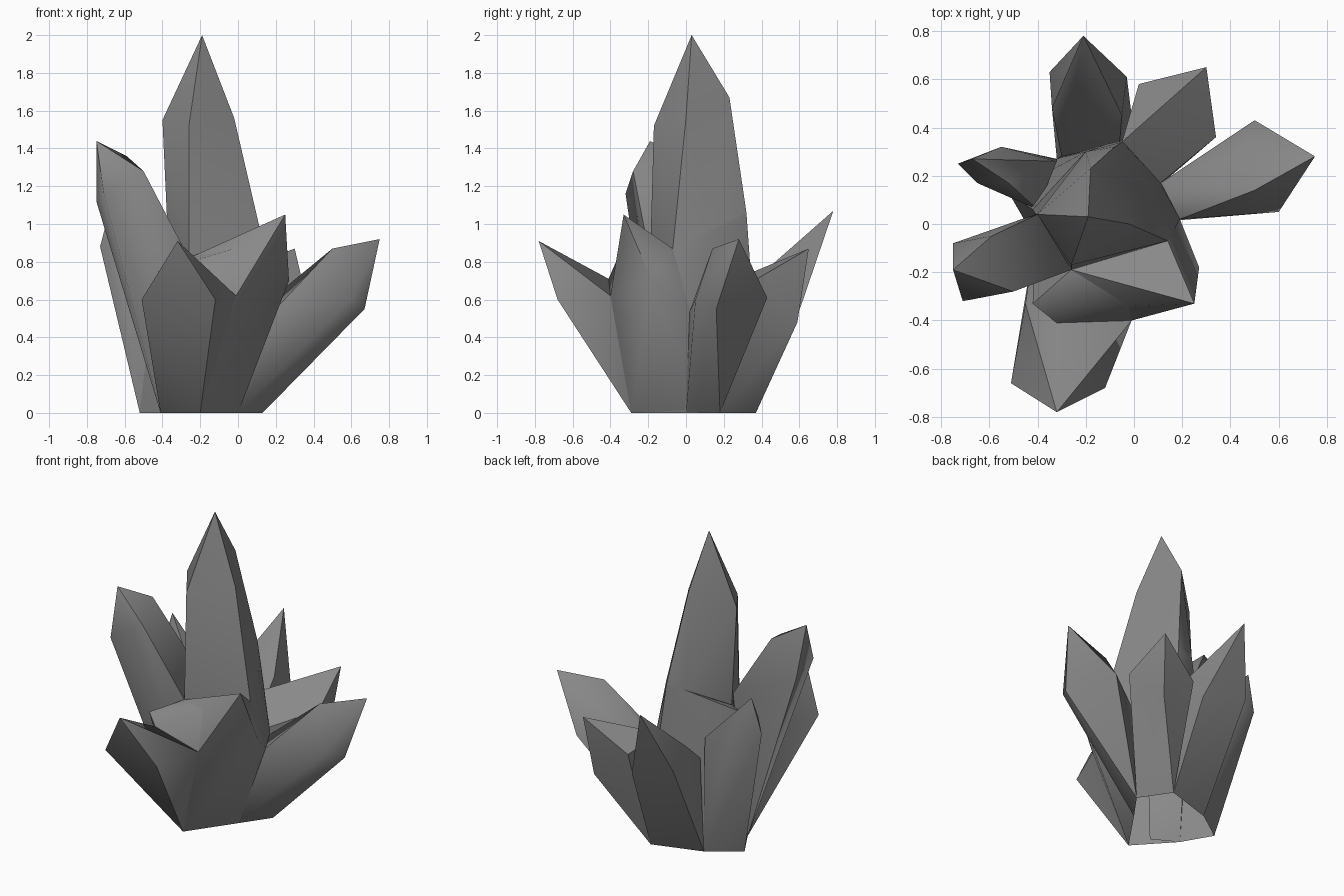
import bpy, bmesh
from math import radians

if "Cube" in bpy.data.objects:
    bpy.data.objects.remove(bpy.data.objects["Cube"])

# Dark grey stone
STONE = bpy.data.materials.new("dark_stone")
STONE.diffuse_color = (.25, .25, .25, 1)
STONE.use_nodes = True
STONE.node_tree.nodes["Principled BSDF"].inputs["Base Color"].default_value = STONE.diffuse_color

# Shared corners of the footprint on the ground
FRONT, RIGHT_F, RIGHT_B = (-.20, -.29, 0), (0, 0, 0), (.13, .18, 0)
BACK, BACK_L, LEFT_B, LEFT = (0, .37, 0), (-.32, .27, 0), (-.52, .13, 0), (-.41, -.06, 0)

# Shared corners where the shards meet around the middle
MID_FRONT, MID_RIGHT, MID_EAST = (-.26, -.19, .82), (.14, -.07, .87), (.11, .17, .60)
MID_BACK, MID_LEFT = (-.05, .34, .78), (-.42, .06, .88)
NOTCH, CLEFT = (-.01, -.40, .62), (.19, .02, .54)
EAST_WAIST, BACK_WAIST, NORTH_WAIST = (.05, .14, .97), (-.08, .32, 1.06), (-.20, .30, 1.05)

shards = []


def shard(name, tip, shoulder, root):
    """Faceted crystal: convex skin over a tip, its shoulder ring and its root."""
    bm = bmesh.new()
    for p in [tip, *shoulder, *root]:
        bm.verts.new(p)
    hull = bmesh.ops.convex_hull(bm, input=bm.verts[:])
    loose = {g for g in hull["geom_interior"] + hull["geom_unused"]
             if isinstance(g, bmesh.types.BMVert)}
    bmesh.ops.delete(bm, geom=list(loose), context='VERTS')
    bmesh.ops.dissolve_limit(bm, angle_limit=radians(2), verts=bm.verts[:], edges=bm.edges[:])
    bmesh.ops.recalc_face_normals(bm, faces=bm.faces[:])
    planes = [(f.normal.copy(), f.calc_center_median()) for f in bm.faces]
    shards.append((name, bm, planes))


def buried(face, own):
    """True when a face lies on the ground or wholly inside a neighbouring shard."""
    if all(v.co.z < .001 for v in face.verts):
        return True
    mid = face.calc_center_median()
    points = [mid] + [mid.lerp(v.co, .9) for v in face.verts]
    return any(all(n.dot(p - c) < .004 for p in points for n, c in planes)
               for _, _, planes in shards if planes is not own)


# Tall central crystal
shard("main_crystal", (-.19, .03, 2.0),
      [(-.40, .04, 1.55), (-.26, -.17, 1.52), (-.02, 0, 1.56), (-.18, .23, 1.67)],
      [(-.37, .05, .90), MID_FRONT, MID_RIGHT, EAST_WAIST, BACK_WAIST, NORTH_WAIST])

# Body that the crystals grow from
shard("cluster_core", NORTH_WAIST,
      [MID_FRONT, MID_RIGHT, EAST_WAIST, BACK_WAIST, CLEFT, MID_EAST, MID_BACK, MID_LEFT],
      [FRONT, RIGHT_F, RIGHT_B, BACK, BACK_L, LEFT_B, LEFT])

# Tall crystal leaning left
shard("left_crystal", (-.75, -.19, 1.44),
      [(-.71, -.32, 1.16), (-.50, -.28, 1.28), (-.59, -.05, 1.36), (-.75, -.08, 1.12)],
      [MID_FRONT, (-.38, .05, .98), LEFT, (-.25, -.15, 0)])

# Small crystal at the back left
shard("back_left_crystal", (-.67, .27, 1.11),
      [(-.73, .25, .88), (-.55, .32, .85), (-.52, .17, .97), (-.65, .17, .94)],
      [(-.40, .06, .80), (-.32, .26, .75), BACK_L, LEFT_B])

# Back crystal
shard("back_crystal", (-.21, .78, 1.07),
      [(-.35, .63, .67), (-.03, .61, .57), (-.05, .45, .78), (-.34, .48, .78)],
      [(-.06, .33, .62), (-.30, .28, .62), BACK, BACK_L])

# Back right crystal
shard("back_right_crystal", (.30, .65, .87),
      [(.02, .58, .67), (.26, .59, .48), (.34, .36, .70)],
      [(-.05, .34, .74), MID_EAST, BACK, RIGHT_B])

# Right crystal
shard("right_crystal", (.75, .28, .92),
      [(.60, .05, .60), (.50, .14, .87), (.48, .31, .78), (.50, .43, .61), (.67, .16, .55)],
      [CLEFT, (.11, .17, .55), RIGHT_F, RIGHT_B])

# Front right crystal
shard("front_right_crystal", (.25, -.33, 1.05),
      [(.27, -.18, .70), MID_RIGHT, (-.02, -.34, .87), NOTCH],
      [MID_FRONT, CLEFT, FRONT, RIGHT_F])

# Front crystal
shard("front_crystal", (-.32, -.78, .91),
      [(-.51, -.66, .60), (-.12, -.68, .60), NOTCH, (-.32, -.41, .71), (-.45, -.33, .65)],
      [FRONT, LEFT])

# Ledge joining the front crystals to the middle
shard("front_ledge", (-.42, -.33, .75),
      [MID_FRONT, (-.02, -.34, .87), (-.32, -.41, .71), NOTCH],
      [FRONT, LEFT])

# Strip hidden walls, then make the objects: soft shallow facets, crisp main ridges
hidden = [[f for f in bm.faces if buried(f, planes)] for _, bm, planes in shards]
for (name, bm, _), faces in zip(shards, hidden):
    bmesh.ops.delete(bm, geom=faces, context='FACES')
    mesh = bpy.data.meshes.new(name)
    bm.to_mesh(mesh)
    bm.free()
    mesh.materials.append(STONE)
    obj = bpy.data.objects.new(name, mesh)
    bpy.context.collection.objects.link(obj)
    bpy.ops.object.select_all(action='DESELECT')
    obj.select_set(True)
    bpy.context.view_layer.objects.active = obj
    bpy.ops.object.shade_smooth_by_angle(angle=radians(50))
